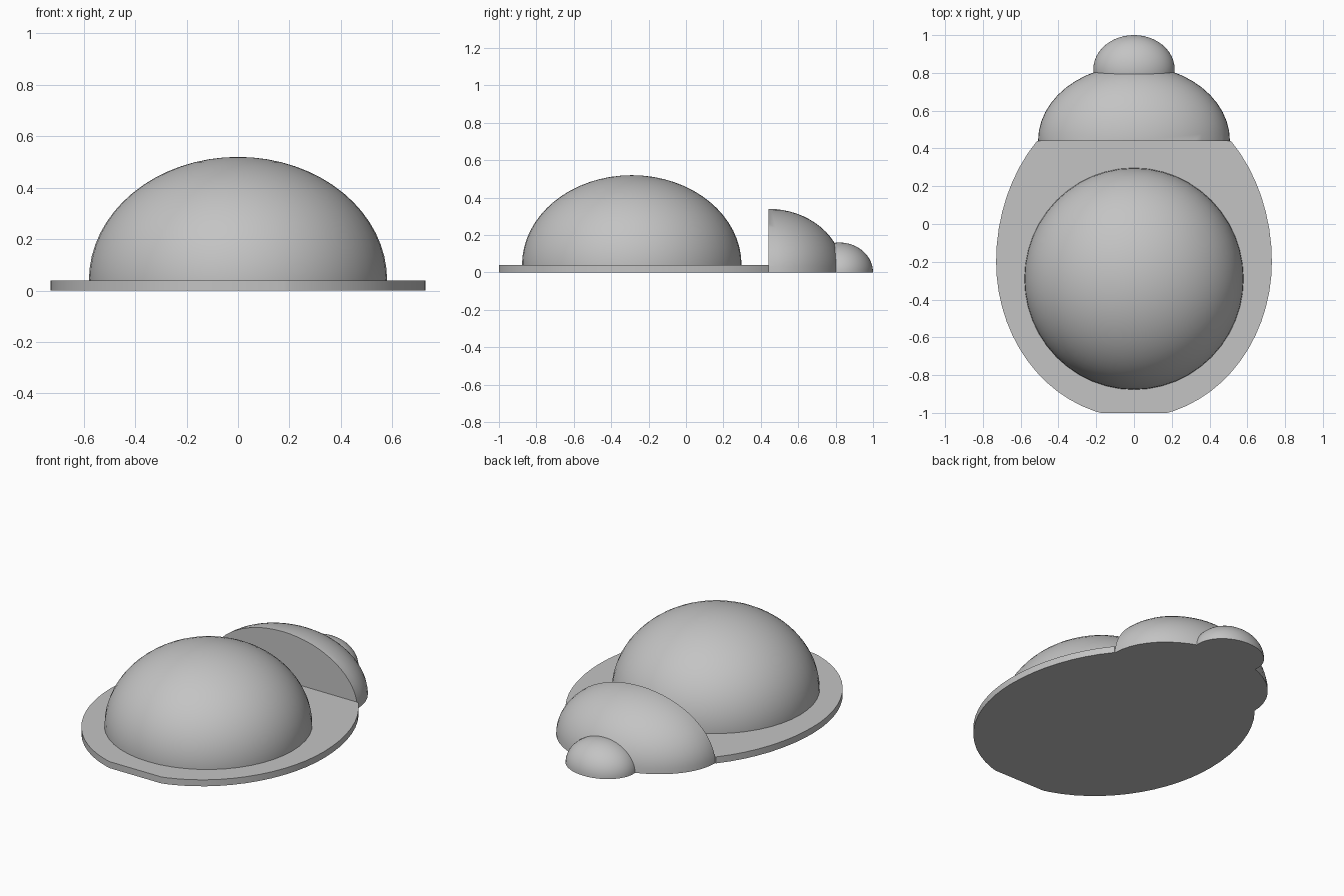
import bpy, bmesh, math
from mathutils import Matrix, Vector

if "Cube" in bpy.data.objects:
    bpy.data.objects.remove(bpy.data.objects["Cube"], do_unlink=True)

grey = bpy.data.materials.new("plain_grey")
grey.use_nodes = True
grey.diffuse_color = (0.55, 0.55, 0.55, 1)
grey.node_tree.nodes["Principled BSDF"].inputs["Base Color"].default_value = (0.55, 0.55, 0.55, 1)


def slice_off(bm, point, normal):
    """Remove everything on the normal side of a plane and cap the cut."""
    cut = bmesh.ops.bisect_plane(bm, geom=bm.verts[:] + bm.edges[:] + bm.faces[:],
                                 plane_co=point, plane_no=normal, clear_outer=True)
    edges = [e for e in cut["geom_cut"] if isinstance(e, bmesh.types.BMEdge)]
    bmesh.ops.holes_fill(bm, edges=[e for e in edges if e.is_boundary])


def finish(bm, name):
    bmesh.ops.recalc_face_normals(bm, faces=bm.faces[:])
    mesh = bpy.data.meshes.new(name)
    bm.to_mesh(mesh)
    bm.free()
    mesh.materials.append(grey)
    obj = bpy.data.objects.new(name, mesh)
    bpy.context.collection.objects.link(obj)
    bpy.ops.object.select_all(action="DESELECT")
    obj.select_set(True)
    bpy.context.view_layer.objects.active = obj
    bpy.ops.object.shade_smooth_by_angle(angle=math.radians(30))


def dome(name, centre, radii, floor, front=None):
    """Ellipsoid cut flat at the floor and, if given, at a front plane."""
    bm = bmesh.new()
    bmesh.ops.create_uvsphere(bm, u_segments=48, v_segments=32, radius=1)
    bm.transform(Matrix.Translation(centre) @ Matrix.Diagonal((*radii, 1)))
    slice_off(bm, Vector((0, 0, floor)), Vector((0, 0, -1)))
    if front is not None:
        slice_off(bm, Vector((0, front, 0)), Vector((0, -1, 0)))
    finish(bm, name)


# Egg-shaped base plate, straight at the front and where it meets the head
bm = bmesh.new()
bmesh.ops.create_cone(bm, cap_ends=True, segments=64, radius1=1, radius2=1, depth=0.04)
for v in bm.verts:
    v.co.x *= 0.73
    v.co.y = v.co.y * (0.9 if v.co.y > 0 else 0.825) - 0.2
    v.co.z += 0.02
slice_off(bm, Vector((0, -1, 0)), Vector((0, -1, 0)))
slice_off(bm, Vector((0, 0.44, 0)), Vector((0, 1, 0)))
finish(bm, "base_plate")

# Body, head and nose
dome("body_dome", (0, -0.29, 0.04), (0.58, 0.587, 0.48), 0.03)
dome("head_dome", (0, 0.44, 0), (0.508, 0.4, 0.34), 0, 0.44)
dome("nose_dome", (0, 0.82, 0), (0.215, 0.18, 0.16), 0, 0.78)
